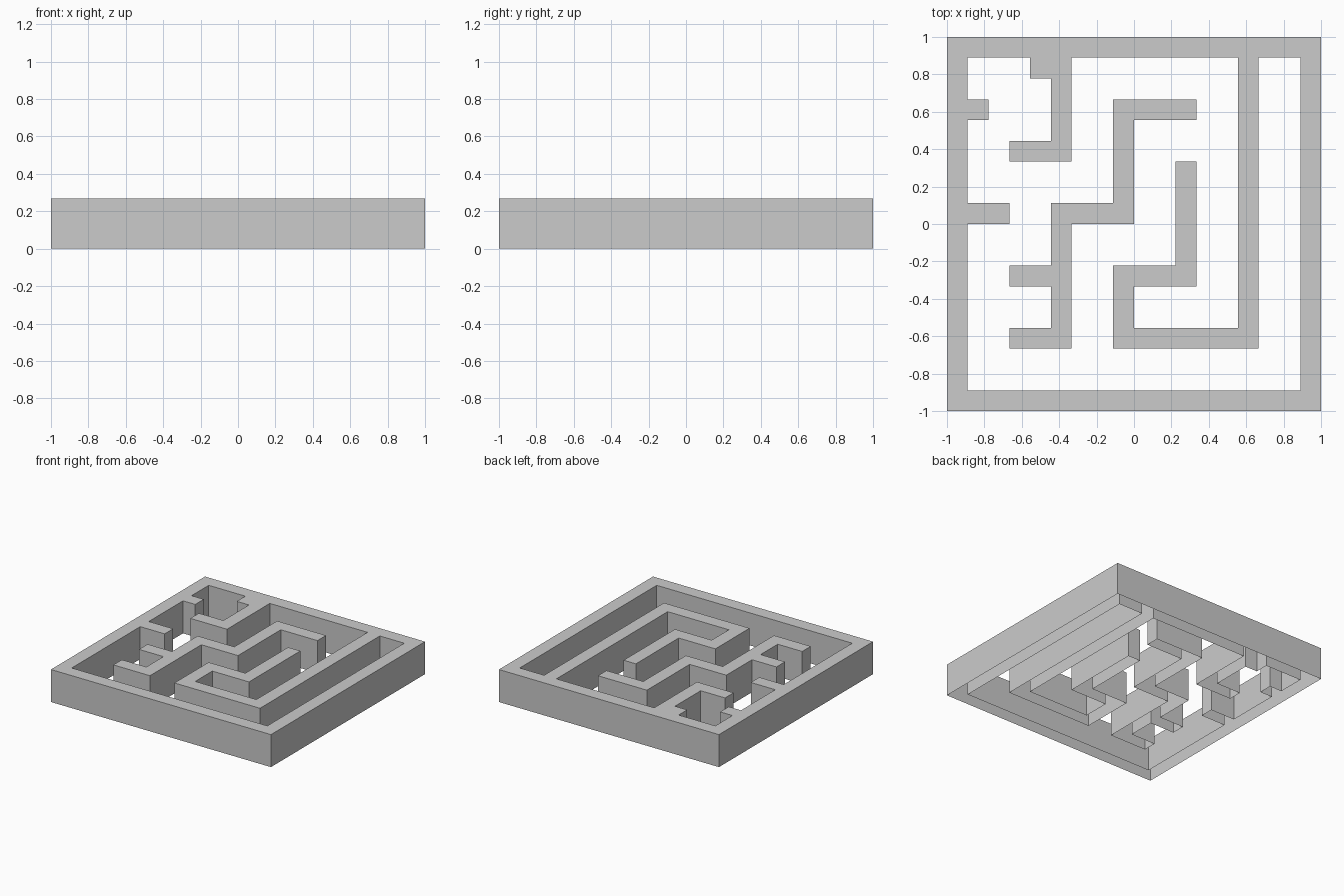
import bpy, bmesh, math

if "Cube" in bpy.data.objects:
    bpy.data.objects.remove(bpy.data.objects["Cube"])

CELL = 2 / 18      # the maze sits on an 18 x 18 grid
HEIGHT = 0.267


def wall(name, runs):
    """Merge grid rectangles (x0, y0, x1, y1) into one hollow wall, open underneath."""
    cells = {(x, y) for x0, y0, x1, y1 in runs
             for x in range(x0, x1) for y in range(y0, y1)}
    bm = bmesh.new()
    corners = {}

    def corner(i, j):
        if (i, j) not in corners:
            corners[i, j] = bm.verts.new((i * CELL - 1, j * CELL - 1, HEIGHT))
        return corners[i, j]

    # top faces
    for x, y in sorted(cells):
        bm.faces.new([corner(x, y), corner(x + 1, y),
                      corner(x + 1, y + 1), corner(x, y + 1)])
    # sides dropped from the outline to the ground
    rim = [e for e in bm.edges if e.is_boundary]
    new = bmesh.ops.extrude_edge_only(bm, edges=rim)["geom"]
    for v in new:
        if isinstance(v, bmesh.types.BMVert):
            v.co.z = 0
    bmesh.ops.recalc_face_normals(bm, faces=bm.faces[:])
    bm.normal_update()
    if max(bm.faces, key=lambda f: f.calc_center_median().z).normal.z < 0:
        bmesh.ops.reverse_faces(bm, faces=bm.faces[:])
    # clean away the grid lines on flat areas
    bmesh.ops.dissolve_limit(bm, angle_limit=math.radians(1),
                             verts=bm.verts[:], edges=bm.edges[:])
    mesh = bpy.data.meshes.new(name)
    bm.to_mesh(mesh)
    bm.free()
    obj = bpy.data.objects.new(name, mesh)
    bpy.context.collection.objects.link(obj)
    return obj


# square border with every wall that joins it
wall("outer_walls", [
    (0, 0, 18, 1), (0, 17, 18, 18), (0, 0, 1, 18), (17, 0, 18, 18),   # border
    (0, 14, 2, 15), (0, 9, 3, 10),                                    # left stubs
    (4, 16, 6, 17), (5, 12, 6, 17), (3, 12, 6, 13),                   # top left hook
    (14, 3, 15, 17), (8, 3, 15, 4), (8, 3, 9, 7),                     # right spiral
    (8, 6, 12, 7), (11, 6, 12, 12),
])

# free-standing zigzag in the middle
wall("inner_wall", [
    (8, 14, 12, 15), (8, 9, 9, 15), (5, 9, 9, 10),
    (5, 3, 6, 10), (3, 6, 6, 7), (3, 3, 6, 4),
])
